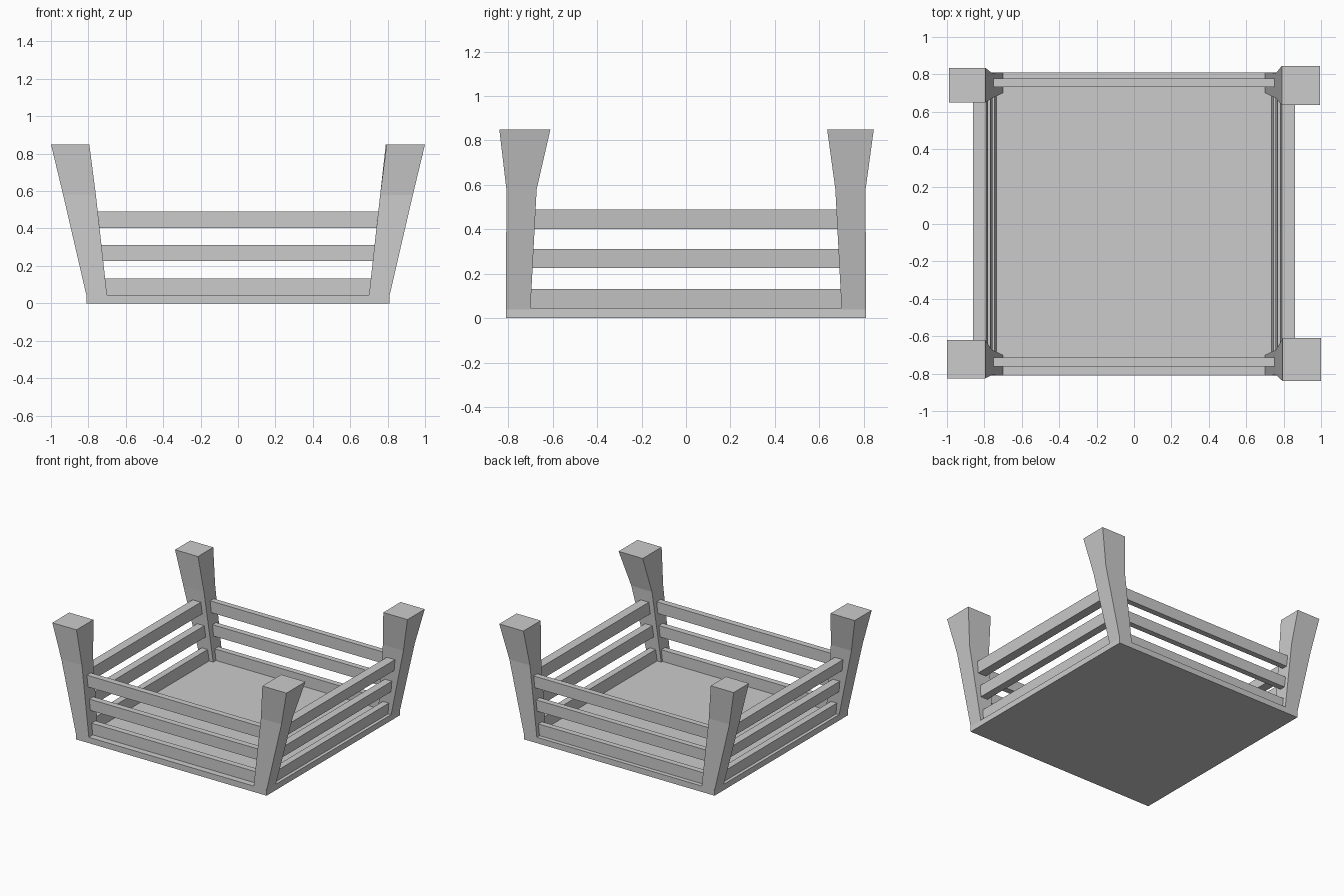
import bpy
import bmesh

if "Cube" in bpy.data.objects:
    bpy.data.objects.remove(bpy.data.objects["Cube"])


def loft(name, rings):
    """Skin a stack of rectangles given as (x0, x1, y0, y1, z)."""
    bm = bmesh.new()
    loops = []
    for x0, x1, y0, y1, z in rings:
        loops.append([bm.verts.new(p) for p in
                      ((x0, y0, z), (x1, y0, z), (x1, y1, z), (x0, y1, z))])
    for a, b in zip(loops, loops[1:]):
        for i in range(4):
            j = (i + 1) % 4
            bm.faces.new((a[i], a[j], b[j], b[i]))
    bm.faces.new(loops[0])
    bm.faces.new(loops[-1])
    bmesh.ops.recalc_face_normals(bm, faces=bm.faces)
    mesh = bpy.data.meshes.new(name)
    bm.to_mesh(mesh)
    bm.free()
    obj = bpy.data.objects.new(name, mesh)
    bpy.context.collection.objects.link(obj)
    return obj


# Floor slab
loft("floor", [(-0.81, 0.81, -0.81, 0.81, 0), (-0.81, 0.81, -0.81, 0.81, 0.045)])

# Flared corner posts: side signs and the slightly uneven top rectangle
posts = [
    ("front_left_post", -1, -1, (0.795, 1.00, 0.62, 0.825)),
    ("front_right_post", 1, -1, (0.795, 1.00, 0.61, 0.84)),
    ("back_left_post", -1, 1, (0.795, 0.99, 0.65, 0.835)),
    ("back_right_post", 1, 1, (0.79, 0.995, 0.635, 0.845)),
]
for name, sx, sy, top in posts:
    sections = [((0.70, 0.81, 0.70, 0.81), 0.04),
                ((0.76, 0.935, 0.672, 0.808), 0.58),
                (top, 0.85)]
    loft(name, [(sx * a, sx * b, sy * c, sy * d, z)
                for (a, b, c, d), z in sections])

# Three rails per side; the side rails follow the outward lean of the posts
heights = [(0.045, 0.132), (0.227, 0.312), (0.402, 0.49)]
inner_x = [0.735, 0.757, 0.78]
for i, ((z0, z1), x) in enumerate(zip(heights, inner_x), 1):
    half = 0.71 + 0.015 * (i - 1)
    loft(f"front_rail_{i}", [(-half, half, -0.762, -0.715, z0),
                             (-half - 0.01, half + 0.01, -0.762, -0.715, z1)])
    loft(f"back_rail_{i}", [(-half, half, 0.733, 0.777, z0),
                            (-half - 0.01, half + 0.01, 0.733, 0.777, z1)])
    for side, s in (("left", -1), ("right", 1)):
        w = 0.05 + 0.01 * (i - 1)
        loft(f"{side}_rail_{i}", [(s * x, s * (x + w), -0.72, 0.72, z0),
                                  (s * (x + 0.01), s * (x + w + 0.01), -0.72, 0.72, z1)])
